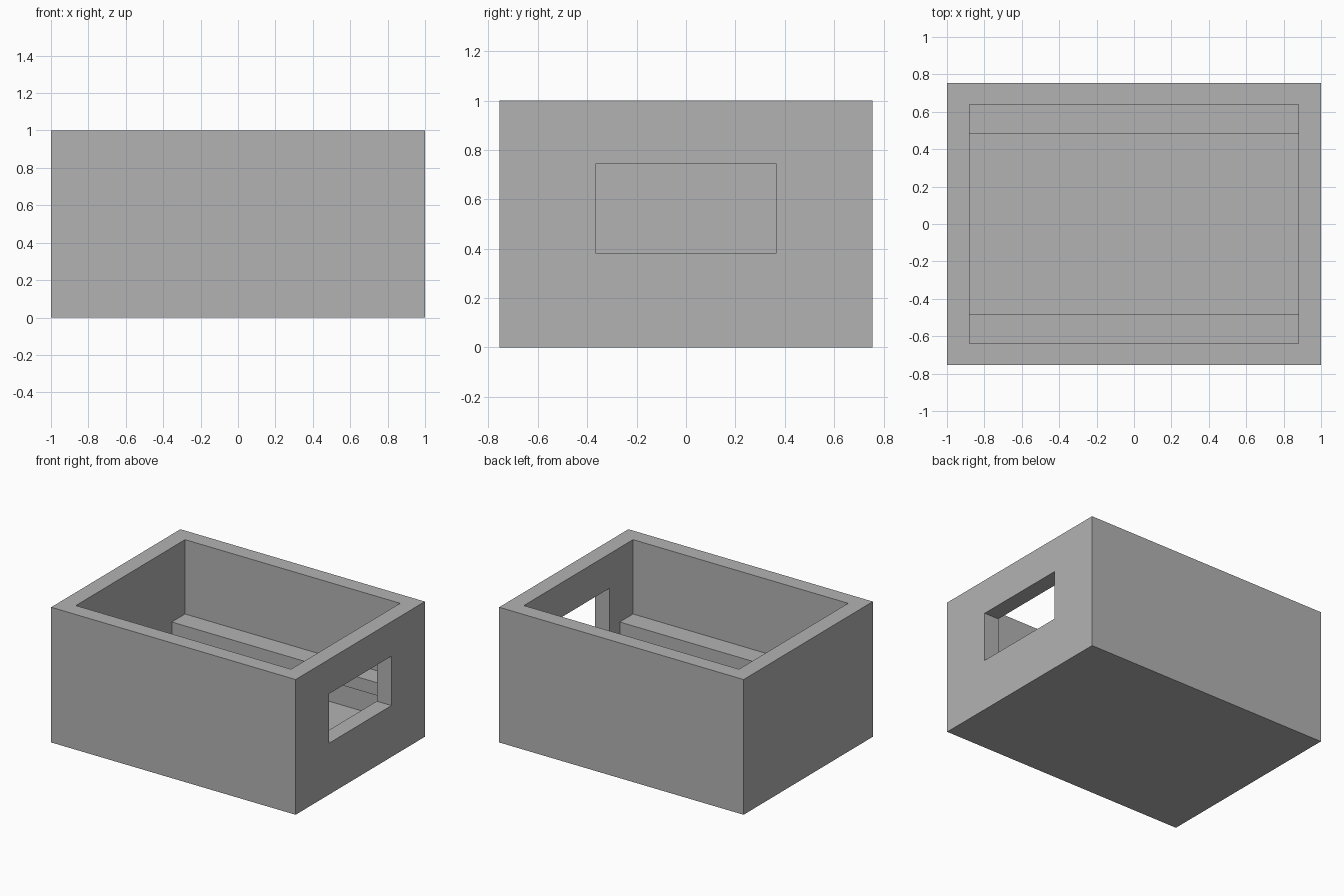
import bpy
import bmesh
from mathutils import Matrix, Vector

if "Cube" in bpy.data.objects:
    bpy.data.objects.remove(bpy.data.objects["Cube"], do_unlink=True)

# Overall sizes
HX, HY, HEIGHT = 1.0, 0.755, 1.0
WALL, FLOOR = 0.12, 0.12
IX, IY = HX - WALL, HY - WALL + 0.003
SHELF_DEPTH, SHELF_LOW, SHELF_TOP = 0.155, 0.355, 0.45

# Single grey material
grey = bpy.data.materials.new("plain grey")
grey.use_nodes = True
colour = (0.45, 0.45, 0.45, 1)
grey.diffuse_color = colour
grey.node_tree.nodes["Principled BSDF"].inputs["Base Color"].default_value = colour


def box(name, low, high):
    """Flat-shaded box between two opposite corners."""
    low, high = Vector(low), Vector(high)
    bm = bmesh.new()
    bmesh.ops.create_cube(bm, size=1, matrix=Matrix.Translation((low + high) / 2)
                          @ Matrix.Diagonal((*(high - low), 1)))
    mesh = bpy.data.meshes.new(name)
    bm.to_mesh(mesh)
    bm.free()
    mesh.materials.append(grey)
    obj = bpy.data.objects.new(name, mesh)
    bpy.context.collection.objects.link(obj)
    return obj


def cut(target, cutter):
    """Subtract a hidden helper from the target."""
    cutter.hide_render = True
    cutter.hide_set(True)
    mod = target.modifiers.new(cutter.name, 'BOOLEAN')
    mod.operation = 'DIFFERENCE'
    mod.solver = 'EXACT'
    mod.object = cutter
    bpy.context.view_layer.objects.active = target
    bpy.ops.object.modifier_apply(modifier=mod.name)
    bpy.data.objects.remove(cutter, do_unlink=True)


# Open-topped shell with a window through the left wall
shell = box("shell", (-HX, -HY, 0), (HX, HY, HEIGHT))
cut(shell, box("cavity_cutter", (-IX, -IY, FLOOR), (IX, IY, HEIGHT + 0.2)))
cut(shell, box("window_cutter", (IX - 0.1, -0.365, 0.38), (HX + 0.1, 0.365, 0.745)))

# Shelves along the front and back walls
for name, side in (("front_shelf", -1), ("back_shelf", 1)):
    ys = sorted((side * IY, side * (IY - SHELF_DEPTH)))
    box(name, (-IX, ys[0], SHELF_LOW), (IX, ys[1], SHELF_TOP))
